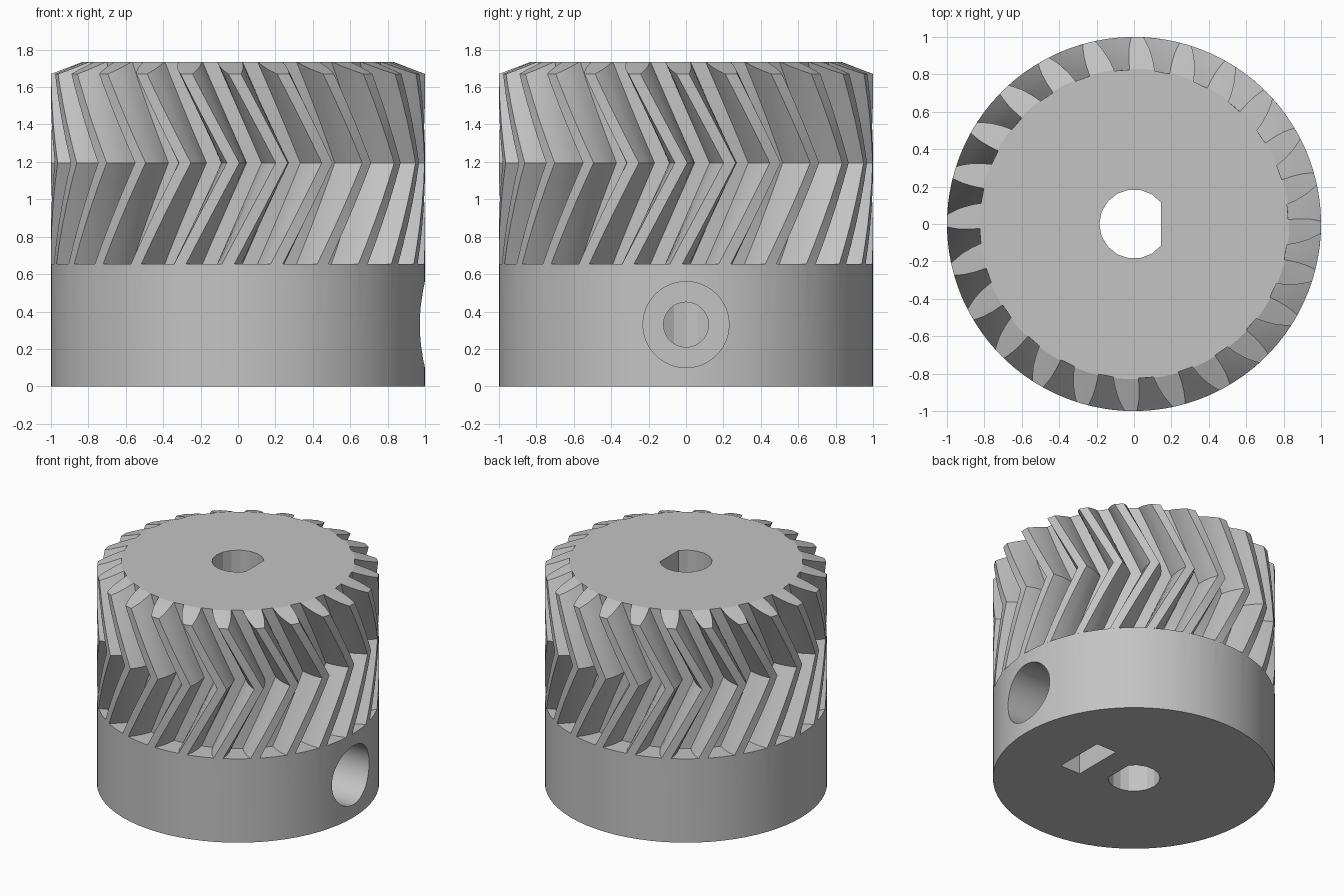
import bpy, bmesh, math
from mathutils import Matrix

if "Cube" in bpy.data.objects:
    bpy.data.objects.remove(bpy.data.objects["Cube"])

TEETH = 24
HUB_TOP, MID, TOP = 0.655, 1.195, 1.735
START, TWIST = 267.0, 16.5          # tooth angle at the ends, and shift at mid height
SCREW_Z = 0.33

grey = bpy.data.materials.new("grey_plastic")
grey.diffuse_color = (0.55, 0.55, 0.55, 1)
grey.use_nodes = True
grey.node_tree.nodes["Principled BSDF"].inputs["Base Color"].default_value = grey.diffuse_color


def make(name, bm):
    bmesh.ops.recalc_face_normals(bm, faces=bm.faces)
    me = bpy.data.meshes.new(name)
    bm.to_mesh(me)
    bm.free()
    me.materials.append(grey)
    ob = bpy.data.objects.new(name, me)
    bpy.context.collection.objects.link(ob)
    return ob


def loft(name, rings):
    """Skin a stack of equal-length closed rings and cap both ends."""
    bm = bmesh.new()
    vs = [[bm.verts.new(p) for p in r] for r in rings]
    n = len(vs[0])
    for a, b in zip(vs, vs[1:]):
        for i in range(n):
            j = (i + 1) % n
            bm.faces.new((a[i], a[j], b[j], b[i]))
    bm.faces.new(vs[0])
    bm.faces.new(vs[-1])
    return make(name, bm)


def lathe(name, profile, sides):
    return loft(name, [[(r * math.cos(2 * math.pi * i / sides),
                         r * math.sin(2 * math.pi * i / sides), z)
                        for i in range(sides)] for r, z in profile])


def combine(ob, other, op):
    m = ob.modifiers.new("cut", 'BOOLEAN')
    m.operation, m.solver, m.object = op, 'EXACT', other
    bpy.context.view_layer.objects.active = ob
    bpy.ops.object.modifier_apply(modifier=m.name)
    bpy.data.objects.remove(other)


# Herringbone teeth: half widths in degrees at each radius
flank = [(0.825, 4.7), (0.88, 4.2), (0.94, 3.3), (1.0, 1.9)]
tooth = [(r, -a) for r, a in flank] + [(r, a) for r, a in reversed(flank)]


def gear_ring(z):
    turn = START + TWIST * (1 - abs(z - MID) / (TOP - MID))
    ring = []
    for k in range(TEETH):
        for r, a in tooth:
            t = math.radians(turn + k * 360 / TEETH + a)
            ring.append((r * math.cos(t), r * math.sin(t), z))
    return ring


STEPS = 10
gear = loft("herringbone_gear",
            [gear_ring(HUB_TOP + (TOP - HUB_TOP) * i / STEPS) for i in range(STEPS + 1)])

# Bevel on the top of the teeth
bevel = lathe("bevel_envelope", [(1.1, 0.5), (1.1, 1.632), (0.83, 1.735), (0.75, 1.766)], 96)
combine(gear, bevel, 'INTERSECT')

# Hub
hub = lathe("hub", [(1.0, 0), (1.0, HUB_TOP)], 72)
combine(gear, hub, 'UNION')

# D-shaped shaft bore, flat on the +x side
flat, rad = 0.145, 0.185
edge = math.acos(flat / rad)
arc = [edge + (2 * math.pi - 2 * edge) * i / 14 for i in range(15)]
bore = loft("shaft_bore", [[(rad * math.cos(t), rad * math.sin(t), z) for t in arc]
                           for z in (-0.2, 2.0)])
combine(gear, bore, 'DIFFERENCE')


# Screw hole and its wide counterbore, along +x
def x_hole(name, r, x0, x1):
    ob = lathe(name, [(r, x0), (r, x1)], 48)
    ob.data.transform(Matrix.Translation((0, 0, SCREW_Z)) @ Matrix.Rotation(math.pi / 2, 4, 'Y'))
    return ob


combine(gear, x_hole("screw_hole", 0.12, 0.05, 0.8), 'DIFFERENCE')
combine(gear, x_hole("screw_counterbore", 0.23, 0.62, 1.2), 'DIFFERENCE')

# Nut slot, open at the bottom with a hexagonal top
outline = [(-0.2, -0.1), (0.2, -0.1), (0.2, SCREW_Z + 0.115),
           (0, SCREW_Z + 0.23), (-0.2, SCREW_Z + 0.115)]
slot = loft("nut_slot", [[(x, y, z) for y, z in outline] for x in (0.335, 0.51)])
combine(gear, slot, 'DIFFERENCE')

# Smooth the gentle curves, keep the tooth edges crisp
bpy.ops.object.select_all(action='DESELECT')
gear.select_set(True)
bpy.context.view_layer.objects.active = gear
bpy.ops.object.shade_smooth_by_angle(angle=math.radians(20))
